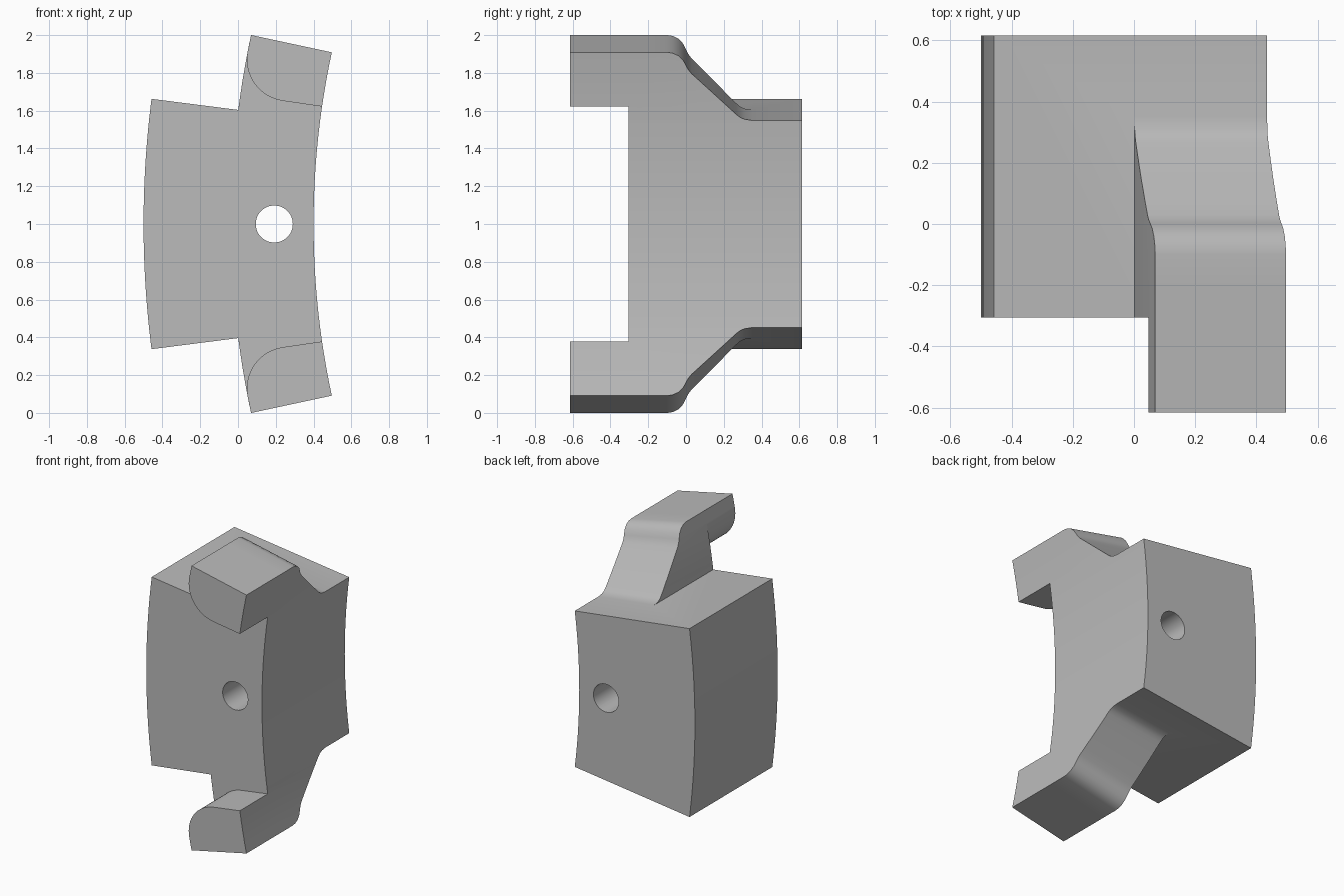
import bpy, bmesh, math
from mathutils import Vector

if "Cube" in bpy.data.objects:
    bpy.data.objects.remove(bpy.data.objects["Cube"], do_unlink=True)

# Ring geometry: the axis runs along y, at x = AXIS_X, z = 1
AXIS_X, R_IN, R_MID, R_OUT = 4.73, 4.33, 4.767, 5.23
BODY, TIP, LIP = 0.55, 0.9155, 0.624      # half arc lengths, along the inner radius
FRONT, BODY_FRONT, BACK = -0.615, -0.305, 0.615


def prism(name, points, offset):
    """Extrude a closed outline of 3D points along a vector."""
    bm = bmesh.new()
    face = bm.faces.new([bm.verts.new(p) for p in points])
    ext = bmesh.ops.extrude_face_region(bm, geom=[face])
    moved = [g for g in ext["geom"] if isinstance(g, bmesh.types.BMVert)]
    bmesh.ops.translate(bm, verts=moved, vec=Vector(offset))
    bmesh.ops.recalc_face_normals(bm, faces=bm.faces)
    mesh = bpy.data.meshes.new(name)
    bm.to_mesh(mesh)
    bm.free()
    obj = bpy.data.objects.new(name, mesh)
    bpy.context.collection.objects.link(obj)
    return obj


def boolean(target, tool, operation):
    """Apply a boolean and drop the tool."""
    mod = target.modifiers.new(operation, "BOOLEAN")
    mod.operation, mod.solver, mod.object = operation, "EXACT", tool
    tool.hide_render = True
    bpy.context.view_layer.update()
    graph = bpy.context.evaluated_depsgraph_get()
    result = bpy.data.meshes.new_from_object(target.evaluated_get(graph))
    target.modifiers.clear()
    target.data = result
    bpy.data.objects.remove(tool, do_unlink=True)


# Unrolled parts: x = -radius, y = depth, z = arc length
# Main block
segment = prism("ring_segment",
                [(-R_OUT, BODY_FRONT, -BODY), (-R_IN, BODY_FRONT, -BODY),
                 (-R_IN, BODY_FRONT, BODY), (-R_OUT, BODY_FRONT, BODY)],
                (0, BACK - BODY_FRONT, 0))

# Inner wings with an S-curved shoulder, both ends in one outline
shoulder = [(BODY_FRONT, TIP), (-0.1, TIP), (-0.07, 0.911), (-0.04, 0.897),
            (-0.015, 0.873), (0.0, 0.845), (0.012, 0.822), (0.03, 0.80),
            (0.265, 0.583), (0.285, 0.567), (0.31, 0.556), (0.35, BODY)]
outline = shoulder + [(y, -s) for y, s in reversed(shoulder)]
wings = prism("wings", [(-R_MID, y, s) for y, s in outline], (R_MID - R_IN, 0, 0))
boolean(segment, wings, "UNION")

# Front lips with one rounded corner
for side in (1, -1):
    rr, rs = 0.23, 0.21
    pts = [(-R_IN, LIP), (-R_IN, TIP), (-R_MID, TIP)]
    for i in range(17):
        a = math.pi / 2 * i / 16
        pts.append((-R_MID + rr * (1 - math.cos(a)), LIP + rs * (1 - math.sin(a))))
    lip = prism("lip", [(x, FRONT, side * s) for x, s in pts], (0, 0.4, 0))
    boolean(segment, lip, "UNION")

# Slice along the arc and roll the shape around the axis
bm = bmesh.new()
bm.from_mesh(segment.data)
steps = 24
for i in range(1, steps):
    z = -TIP + 2 * TIP * i / steps
    bmesh.ops.bisect_plane(bm, geom=bm.verts[:] + bm.edges[:] + bm.faces[:],
                           dist=1e-5, plane_co=(0, 0, z), plane_no=(0, 0, 1))
for v in bm.verts:
    r, a = -v.co.x, v.co.z / R_IN
    v.co = (AXIS_X - r * math.cos(a), v.co.y, 1 + r * math.sin(a))
bmesh.ops.remove_doubles(bm, verts=bm.verts, dist=1e-5)
bmesh.ops.recalc_face_normals(bm, faces=bm.faces)
bm.to_mesh(segment.data)
bm.free()

# Through hole
circle = [(0.192 + 0.098 * math.cos(math.tau * i / 48), -1,
           1 + 0.098 * math.sin(math.tau * i / 48)) for i in range(48)]
boolean(segment, prism("hole_cutter", circle, (0, 2, 0)), "DIFFERENCE")

# Material and shading
grey = bpy.data.materials.new("light_grey")
grey.use_nodes = True
colour = (0.5, 0.5, 0.5, 1)
grey.diffuse_color = colour
grey.node_tree.nodes["Principled BSDF"].inputs["Base Color"].default_value = colour
segment.data.materials.clear()
segment.data.materials.append(grey)
for p in segment.data.polygons:
    p.material_index = 0

bpy.ops.object.select_all(action="DESELECT")
segment.select_set(True)
bpy.context.view_layer.objects.active = segment
bpy.ops.object.shade_smooth_by_angle(angle=math.radians(30))
